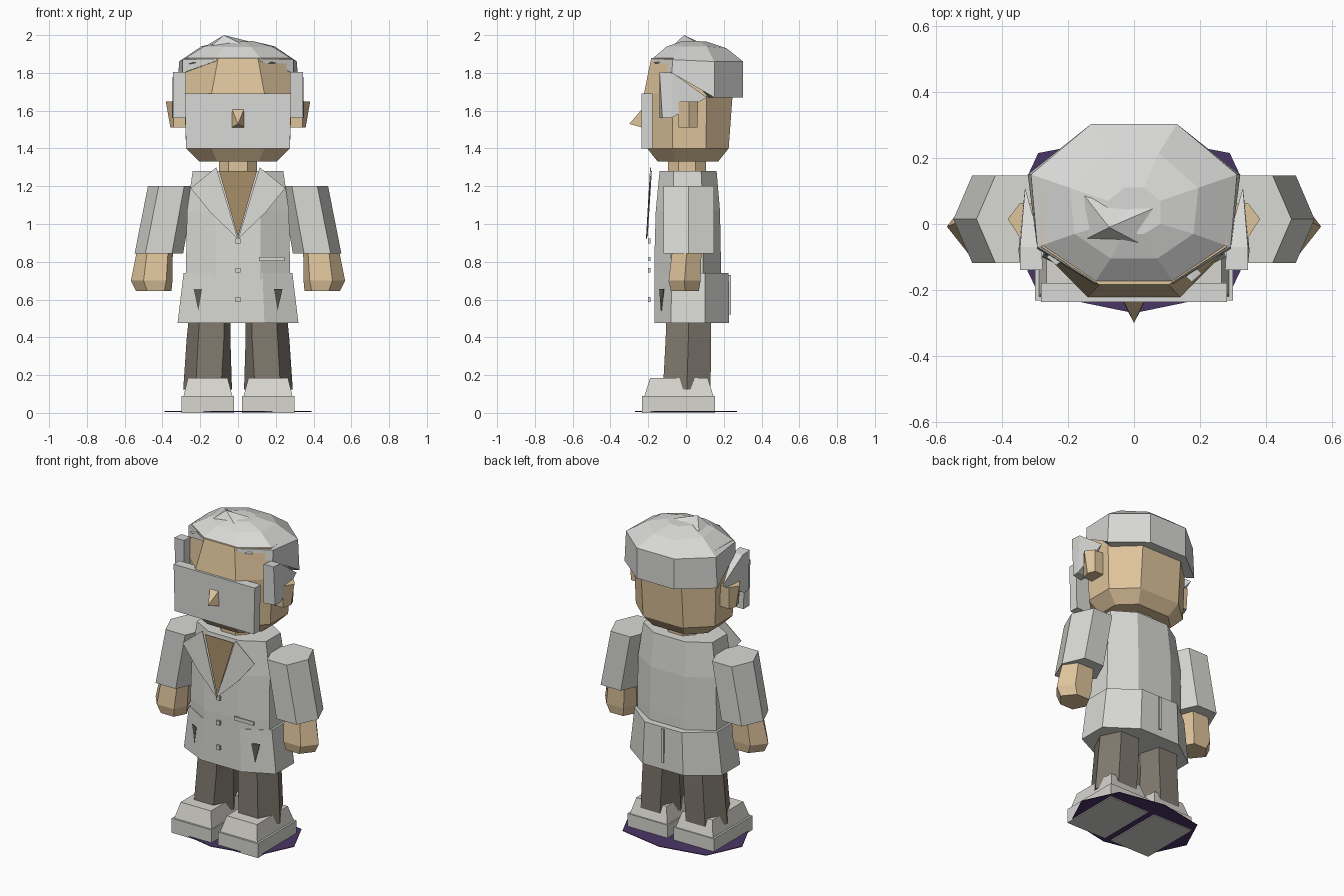
import bpy, bmesh, math


def material(name, r, g, b):
    m = bpy.data.materials.new(name)
    m.diffuse_color = (r, g, b, 1)
    return m


COAT = material("coat_grey", 0.69, 0.69, 0.66)
HAIR = material("hair_grey", 0.69, 0.69, 0.68)
SHOE = material("shoe_grey", 0.68, 0.67, 0.63)
SKIN = material("skin", 0.73, 0.55, 0.33)
CHEST = material("shaded_skin", 0.37, 0.26, 0.13)
CLOTH = material("trouser_brown", 0.215, 0.19, 0.155)
DARK = material("pocket_dark", 0.11, 0.11, 0.10)
BASE = material("base_purple", 0.07, 0.037, 0.13)


def loft(name, rings, mat):
    """Closed flat-shaded solid through rings of equal point count; a one-point ring is a tip."""
    bm = bmesh.new()
    vs = [[bm.verts.new(p) for p in r] for r in rings]
    for a, b in zip(vs, vs[1:]):
        n = len(a)
        for i in range(n):
            j = (i + 1) % n
            if len(b) == 1:
                bm.faces.new((a[i], a[j], b[0]))
            else:
                bm.faces.new((a[i], a[j], b[j], b[i]))
    for r in (vs[0], vs[-1]):
        if len(r) > 2:
            bm.faces.new(r)
    bmesh.ops.recalc_face_normals(bm, faces=bm.faces)
    me = bpy.data.meshes.new(name)
    bm.to_mesh(me)
    bm.free()
    me.materials.append(mat)
    ob = bpy.data.objects.new(name, me)
    bpy.context.collection.objects.link(ob)
    return ob


def half_ring(pts):
    """Symmetric ring from the right-hand points listed front to back."""
    return list(pts) + [(-x, y, z) for x, y, z in reversed(pts)]


def octagon(z, fw, sw, y0, y1, y2, y3, bw=None):
    return half_ring([(fw, y0, z), (sw, y1, z), (sw, y2, z), (bw or fw, y3, z)])


def rect(x0, x1, y0, y1, z):
    return [(x0, y0, z), (x1, y0, z), (x1, y1, z), (x0, y1, z)]


def box(name, x0, x1, y0, y1, z0, z1, mat):
    return loft(name, [rect(x0, x1, y0, y1, z0), rect(x0, x1, y0, y1, z1)], mat)


def plate(name, pts, mat, t=0.004):
    """Thin plate facing the front."""
    return loft(name, [pts, [(x, y + t, z) for x, y, z in pts]], mat)


def hexagon(s, z, x0, x1, x2, x3, yf, yb):
    ym = (yf + yb) / 2
    return [(s * x, y, z) for x, y in
            ((x0, ym), (x1, yf), (x2, yf), (x3, ym), (x2, yb), (x1, yb))]


# Ground plate
plan = [(0.0, -0.27), (0.29, -0.21), (0.39, 0), (0.29, 0.215), (0, 0.27),
        (-0.29, 0.215), (-0.39, 0), (-0.29, -0.21)]
loft("base_plate", [[(x, y, z) for x, y in plan] for z in (0.006, 0.01)], BASE)

# Coat body and flared skirt
loft("coat_body", [
    octagon(0.70, 0.12, 0.275, -0.168, -0.08, 0.09, 0.185),
    octagon(0.80, 0.12, 0.275, -0.168, -0.08, 0.09, 0.185),
    octagon(1.07, 0.12, 0.27, -0.16, -0.07, 0.09, 0.18),
    octagon(1.28, 0.11, 0.24, -0.14, -0.065, 0.08, 0.162)], COAT)
loft("coat_skirt", [
    octagon(0.475, 0.14, 0.32, -0.168, -0.08, 0.10, 0.228),
    octagon(0.74, 0.13, 0.288, -0.166, -0.075, 0.10, 0.226)], COAT)
box("back_vent", -0.008, 0.008, 0.22, 0.237, 0.52, 0.73, COAT)

# Coat front details
plate("open_chest", [(-0.10, -0.185, 1.28), (0.10, -0.185, 1.28), (0, -0.207, 0.93)], CHEST)
for s, side in ((1, "right"), (-1, "left")):
    plate(side + "_lapel", [(s * 0.115, -0.19, 1.30), (s * 0.25, -0.193, 1.19),
                            (s * 0.145, -0.202, 1.06), (0, -0.212, 0.92)], COAT)
    plate(side + "_lower_pocket", [(s * 0.19, -0.142, 0.655), (s * 0.235, -0.119, 0.655),
                                   (s * 0.21, -0.133, 0.54)], DARK)
for i, z in enumerate((0.91, 0.755, 0.60)):
    box(f"button_{i + 1}", -0.013, 0.013, -0.2, -0.187, z - 0.013, z + 0.013, COAT)
box("chest_pocket", 0.11, 0.245, -0.198, -0.188, 0.803, 0.826, COAT)

# Neck
loft("neck", [octagon(z, 0.05, 0.10, -0.095, -0.04, 0.05, 0.105) for z in (1.25, 1.36)], SKIN)

# Head
loft("head", [
    octagon(1.33, 0.11, 0.205, -0.15, -0.05, 0.08, 0.17),
    octagon(1.40, 0.14, 0.275, -0.205, -0.07, 0.105, 0.226),
    octagon(1.69, 0.14, 0.285, -0.222, -0.075, 0.11, 0.247),
    octagon(1.88, 0.105, 0.28, -0.184, -0.07, 0.11, 0.24)], SKIN)
loft("nose", [[(-0.033, -0.23, 1.612), (0.033, -0.23, 1.612),
               (0.036, -0.23, 1.51), (-0.036, -0.23, 1.51)],
              [(0, -0.30, 1.53)]], SKIN)

# Broad flat beard across the lower face
loft("beard", [
    rect(-0.275, 0.275, -0.236, -0.178, 1.40),
    rect(-0.282, 0.282, -0.236, -0.178, 1.692)], HAIR)

# Hair cap: inner rim, outer rim, brow level, shoulder of the crown, crown
loft("hair_cap", [
    half_ring([(0.09, -0.13, 1.862), (0.24, -0.05, 1.81), (0.25, 0.10, 1.67), (0.10, 0.2, 1.67)]),
    half_ring([(0.12, -0.182, 1.862), (0.293, -0.075, 1.80), (0.322, 0.15, 1.67), (0.13, 0.303, 1.67)]),
    half_ring([(0.12, -0.178, 1.875), (0.293, -0.07, 1.87), (0.312, 0.15, 1.86), (0.13, 0.303, 1.86)]),
    half_ring([(0.07, -0.105, 1.938), (0.18, -0.03, 1.94), (0.195, 0.11, 1.94), (0.075, 0.215, 1.93)]),
    half_ring([(0.03, -0.03, 1.965), (0.08, 0.0, 1.968), (0.08, 0.07, 1.968), (0.03, 0.11, 1.965)])], HAIR)
loft("hair_tuft", [[(-0.15, 0.085, 1.955), (-0.02, 0.045, 1.965), (0.065, 0.05, 1.965),
                    (0.015, -0.058, 1.955), (-0.145, -0.045, 1.94)],
                   [(-0.075, -0.01, 2.0)]], HAIR)

for s, side in ((1, "right"), (-1, "left")):
    # Sideburn wedge tapering back over the ear
    loft(side + "_sideburn", [
        [(s * 0.276, -0.14, 1.56), (s * 0.345, -0.125, 1.56),
         (s * 0.345, -0.14, 1.805), (s * 0.276, -0.14, 1.805)],
        [(s * 0.28, -0.08, 1.56), (s * 0.35, -0.08, 1.56),
         (s * 0.345, -0.07, 1.80), (s * 0.28, -0.07, 1.80)],
        [(s * 0.33, 0.11, 1.67)]], HAIR)
    # Small brow
    cx = 0.175 if s > 0 else -0.235
    cy = -0.15 if s > 0 else -0.10
    loft(side + "_brow", [[(cx - 0.03, cy, 1.846), (cx + 0.03, cy, 1.852),
                           (cx, cy + 0.03, 1.86)], [(cx, cy - 0.025, 1.855)]], HAIR)
    # Ear
    loft(side + "_ear", [
        [(s * 0.27, -0.04, 1.51), (s * 0.34, -0.04, 1.51), (s * 0.358, 0.015, 1.51),
         (s * 0.34, 0.06, 1.51), (s * 0.27, 0.06, 1.51)],
        [(s * 0.27, -0.042, 1.648), (s * 0.345, -0.042, 1.648), (s * 0.382, 0.015, 1.648),
         (s * 0.345, 0.064, 1.648), (s * 0.27, 0.064, 1.648)]], SKIN)
    # Sleeve and fist
    loft(side + "_sleeve", [
        hexagon(s, 0.845, 0.29, 0.35, 0.49, 0.547, -0.118, 0.147),
        hexagon(s, 1.20, 0.23, 0.285, 0.42, 0.477, -0.118, 0.147)], COAT)
    loft(side + "_hand", [
        hexagon(s, 0.645, 0.352, 0.39, 0.48, 0.54, -0.08, 0.068),
        hexagon(s, 0.70, 0.347, 0.38, 0.50, 0.567, -0.092, 0.077),
        hexagon(s, 0.86, 0.345, 0.37, 0.48, 0.535, -0.073, 0.082)], SKIN)
    # Trouser leg
    loft(side + "_leg", [
        hexagon(s, 0.125, 0.032, 0.09, 0.225, 0.29, -0.122, 0.13),
        hexagon(s, 0.39, 0.04, 0.075, 0.21, 0.272, -0.108, 0.133),
        hexagon(s, 0.49, 0.04, 0.075, 0.205, 0.262, -0.104, 0.133)], CLOTH)
    # Shoe: sole block and sloped upper
    lo, hi = sorted((s * 0.022, s * 0.30))
    box(side + "_sole", lo, hi, -0.232, 0.153, 0.0, 0.09, SHOE)
    lo2, hi2 = sorted((s * 0.03, s * 0.288))
    lo3, hi3 = sorted((s * 0.055, s * 0.265))
    loft(side + "_shoe_upper", [
        rect(lo2, hi2, -0.22, 0.145, 0.09),
        rect(lo3, hi3, -0.19, 0.115, 0.185)], SHOE)
